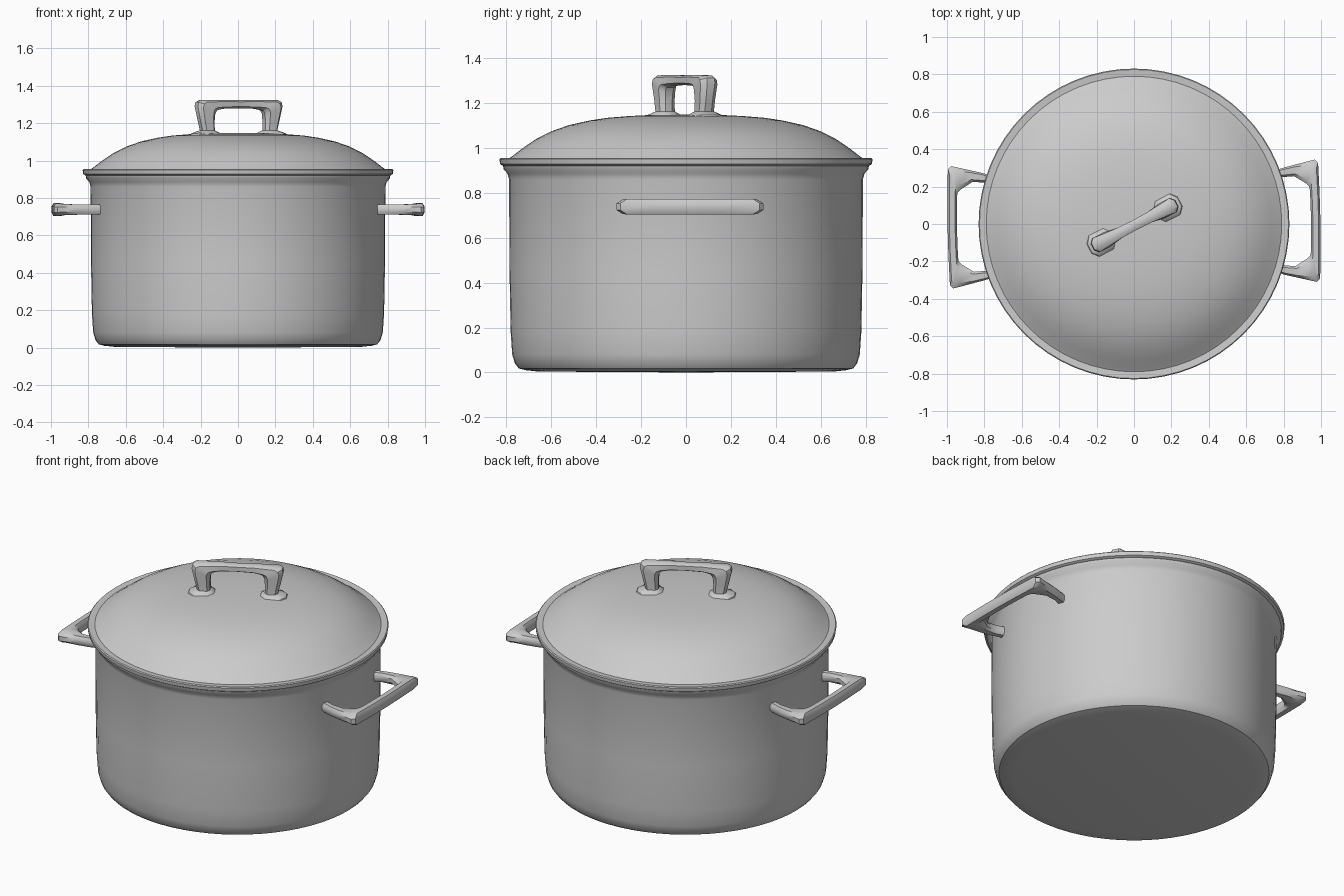
import bpy, bmesh, math
from mathutils import Vector, Matrix

if "Cube" in bpy.data.objects:
    bpy.data.objects.remove(bpy.data.objects["Cube"])


def finish(name, bm, angle):
    bmesh.ops.recalc_face_normals(bm, faces=bm.faces)
    me = bpy.data.meshes.new(name)
    bm.to_mesh(me)
    bm.free()
    ob = bpy.data.objects.new(name, me)
    bpy.context.collection.objects.link(ob)
    bpy.ops.object.select_all(action='DESELECT')
    bpy.context.view_layer.objects.active = ob
    ob.select_set(True)
    bpy.ops.object.shade_smooth_by_angle(angle=math.radians(angle))
    return ob


def lathe(name, profile, steps=64):
    bm = bmesh.new()
    vs = [bm.verts.new((r, 0, z)) for r, z in profile]
    edges = [bm.edges.new(p) for p in zip(vs, vs[1:])]
    bmesh.ops.spin(bm, geom=vs + edges, axis=(0, 0, 1), cent=(0, 0, 0),
                   angle=2 * math.pi, steps=steps)
    bmesh.ops.remove_doubles(bm, verts=bm.verts, dist=1e-4)
    return finish(name, bm, 35)


def bar(name, half, matrix):
    """Bevelled bar in a plane; each section is (outer point, inner point, thickness).
    The half list runs from one foot to the middle and is mirrored in local x."""
    flip = lambda p: (-p[0], p[1])
    sections = half + [(flip(o), flip(i), t) for o, i, t in reversed(half[:-1])]
    octagon = [(1, .45), (.6, 1), (-.6, 1), (-1, .45),
               (-1, -.45), (-.6, -1), (.6, -1), (1, -.45)]
    bm = bmesh.new()
    rings = []
    for o, i, t in sections:
        o, i = Vector((o[0], 0, o[1])), Vector((i[0], 0, i[1]))
        rings.append([bm.verts.new((o + i) / 2 + (o - i) / 2 * a + Vector((0, t / 2 * b, 0)))
                      for a, b in octagon])
    for r, s in zip(rings, rings[1:]):
        for k in range(8):
            bm.faces.new((r[k], r[k - 1], s[k - 1], s[k]))
    bm.faces.new(rings[0])
    bm.faces.new(rings[-1])
    bm.transform(matrix)
    return finish(name, bm, 35)


# Hollow pot with rounded base and flared rim
lathe("pot_body", [
    (0, 0), (.66, .004), (.715, .01), (.745, .018), (.762, .04), (.774, .08), (.781, .18),
    (.786, .45), (.788, .86), (.795, .885), (.812, .905), (.815, .922),
    (.795, .922), (.77, .88), (.765, .1), (.735, .05), (.68, .035), (0, .035)])

# Domed lid with flat flange
lathe("lid", [
    (0, 1.148), (.15, 1.147), (.25, 1.142), (.35, 1.134), (.43, 1.122), (.52, 1.102),
    (.6, 1.074), (.67, 1.038), (.73, .997), (.775, .962), (.79, .952), (.826, .955), (.831, .95),
    (.828, .928), (.815, .92), (.77, .92), (.73, .965), (.6, 1.045), (.43, 1.095), (0, 1.12)])

# Side handles, slightly turned around the pot
side = [((.268, .74), (.215, .74), .055), ((.288, .81), (.236, .79), .055),
        ((.305, .88), (.24, .86), .055), ((.322, .95), (.2, .925), .06),
        ((.327, .972), (.185, .94), .066), ((.31, .99), (.165, .943), .068),
        ((.15, .995), (.12, .945), .068), ((0, .997), (0, .947), .068)]
lay_flat = Matrix(((0, 0, 1, 0), (1, 0, 0, 0), (0, 1, 0, .738), (0, 0, 0, 1)))
for label, turn in (("right", 0), ("left", math.pi)):
    bar("handle_" + label, side, Matrix.Rotation(turn + .018, 4, 'Z') @ lay_flat)

# Lid grip with flared feet, turned on the lid
grip = [((.285, 1.12), (.115, 1.12), .15), ((.27, 1.146), (.13, 1.15), .12),
        ((.225, 1.162), (.152, 1.162), .075), ((.237, 1.21), (.153, 1.21), .075),
        ((.255, 1.29), (.15, 1.25), .085), ((.25, 1.312), (.14, 1.268), .085),
        ((.23, 1.323), (.125, 1.273), .078), ((.1, 1.325), (.09, 1.278), .06),
        ((0, 1.323), (0, 1.28), .055)]
bar("lid_grip", grip, Matrix.Translation((.003, -.006, 0)) @ Matrix.Rotation(math.radians(27.5), 4, 'Z'))
